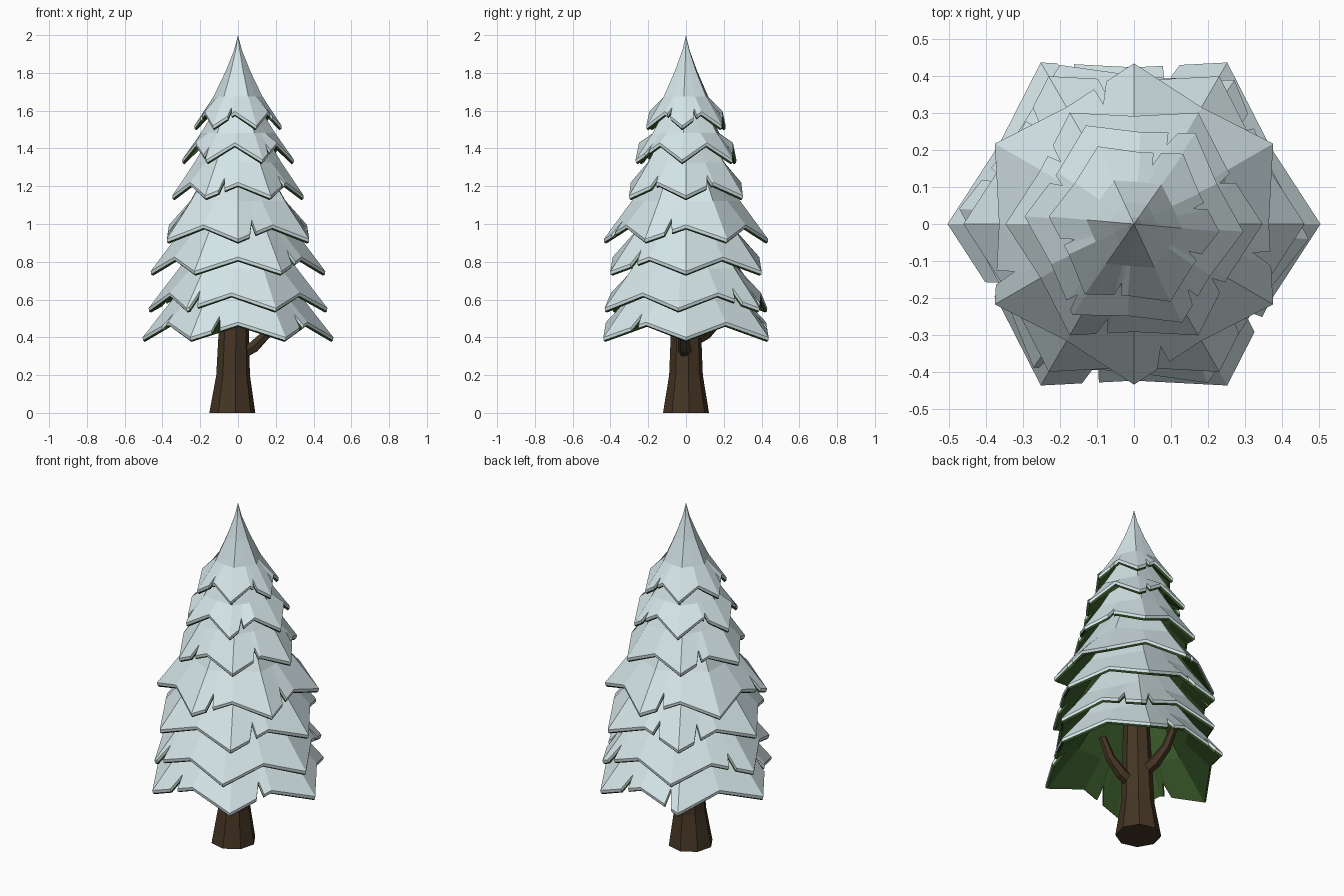
import bpy, bmesh, math
from mathutils import Vector

if "Cube" in bpy.data.objects:
    bpy.data.objects.remove(bpy.data.objects["Cube"])


def material(name, rgb):
    m = bpy.data.materials.new(name)
    m.diffuse_color = (*rgb, 1)
    m.use_nodes = True
    m.node_tree.nodes["Principled BSDF"].inputs["Base Color"].default_value = m.diffuse_color
    return m


SNOW = material("snow", (0.66, 0.78, 0.80))
GREEN = material("needle green", (0.045, 0.11, 0.025))
BARK = material("bark brown", (0.06, 0.036, 0.018))


def add_mesh(name, bm, mats):
    bmesh.ops.remove_doubles(bm, verts=bm.verts, dist=0.0005)
    bmesh.ops.recalc_face_normals(bm, faces=bm.faces)
    me = bpy.data.meshes.new(name)
    bm.to_mesh(me)
    bm.free()
    for m in mats:
        me.materials.append(m)
    ob = bpy.data.objects.new(name, me)
    bpy.context.collection.objects.link(ob)
    return ob


def skirt(name, z, radius, rot, profile, rise, notches):
    """Six-pointed drooping skirt: snow on top, green underneath, V notches in the hem."""
    # columns: (position in 30 degree steps, notch depth)
    cols = [(float(i), 0.0) for i in range(12)]
    for deg in notches:
        s = ((deg - rot) % 360) / 30
        s = math.floor(s) + min(max(s % 1, 0.15), 0.85)
        cols += [(s - 0.09, 0.0), (s + 0.02, 0.4), (s + 0.09, 0.0)]
    cols.sort()

    def corner(i, k):
        f, h = profile[k]
        valley = i % 2
        a = math.radians(rot + 30 * i)
        r = radius * f * ((0.84 if k == 0 else 0.88) if valley else 1)
        zz = z + 0.02 + h + (rise if valley and k == 0 else 0)
        return Vector((r * math.cos(a), r * math.sin(a), zz))

    def point(s, k):
        i = math.floor(s)
        return corner(i, k).lerp(corner(i + 1, k), s - i)

    def inset(p, d, dz):
        r = math.hypot(p.x, p.y)
        q = max(0, r - d) / r if r > 1e-6 else 0
        return Vector((p.x * q, p.y * q, p.z - dz))

    bm = bmesh.new()
    last = len(profile) - 1
    loops = []
    for s, depth in cols:
        hem = point(s, 0).lerp(point(s, 1), depth)
        pts = [point(s, k) for k in range(last, 0, -1)]
        pts += [hem, inset(hem, 0.002, 0.017)]
        n_snow = len(pts) - 1
        pts += [inset(hem, 0.012, 0.024),
                inset(point(s, 1), 0.015, 0.03),
                inset(point(s, last), 0.01, 0.04)]
        loops.append([bm.verts.new(p) for p in pts])
    n = len(loops)
    for c in range(n):
        a, b = loops[c], loops[(c + 1) % n]
        for j in range(len(a)):
            j2 = (j + 1) % len(a)
            f = bm.faces.new((a[j], a[j2], b[j2], b[j]))
            f.material_index = 0 if j < n_snow else 1
    bmesh.ops.dissolve_degenerate(bm, dist=0.0003, edges=bm.edges)
    add_mesh(name, bm, [SNOW, GREEN])


# Branch tiers: hem height, radius, rotation, tier height, valley rise, notch angles
tiers = [
    (0.38, 0.505, 0, 0.52, 0.08, (-104, -38, 78, 112, 205)),
    (0.535, 0.475, -5, 0.50, 0.08, (-125, 40, 62, 160)),
    (0.73, 0.462, 0, 0.50, 0.075, (-42, 135, 100)),
    (0.90, 0.435, 30, 0.48, 0.075, (-77, -13, 105, 200)),
    (1.13, 0.348, 0, 0.42, 0.07, (-105, 27, -35, 140)),
    (1.32, 0.297, -4, 0.34, 0.09, (-50, 68, 150, 230)),
]
for i, (z, r, rot, h, rise, cuts) in enumerate(tiers):
    prof = [(1, 0), (0.66, 0.42 * h), (0.25, h)]
    skirt(f"branch_tier_{i + 1}", z, r, rot, prof, rise, cuts)

# Pointed top tier with a concave profile
skirt("tree_top", 1.50, 0.232, -5,
      [(1, 0), (0.56, 0.155), (0.28, 0.29), (0.09, 0.40), (0, 0.48)],
      0.075, (-102, 73, -28, 15, 195))

# Trunk: flared octagonal column
bm = bmesh.new()
rings = []
for z, r, cx in ((0, 0.123, -0.03), (0.2, 0.09, -0.026), (0.45, 0.08, -0.022), (0.95, 0.06, -0.01)):
    rings.append([bm.verts.new((cx + r * math.cos(math.radians(45 * k + 8)),
                                r * math.sin(math.radians(45 * k + 8)), z)) for k in range(8)])
for a, b in zip(rings, rings[1:]):
    for k in range(8):
        bm.faces.new((a[k], a[(k + 1) % 8], b[(k + 1) % 8], b[k]))
bm.faces.new(rings[0][::-1])
bm.faces.new(rings[-1])
add_mesh("trunk", bm, [BARK])


# Bare limbs under the lowest tier
def limb(name, deg, z):
    cu = bpy.data.curves.new(name, "CURVE")
    cu.dimensions = "3D"
    cu.bevel_depth = 0.034
    cu.bevel_resolution = 1
    cu.use_fill_caps = True
    sp = cu.splines.new("POLY")
    path = [(0.03, 0, 1.1), (0.11, 0.04, 1.0), (0.18, 0.11, 0.8), (0.23, 0.22, 0.6)]
    sp.points.add(len(path) - 1)
    d = math.radians(deg)
    for p, (r, dz, w) in zip(sp.points, path):
        p.co = (-0.026 + r * math.cos(d), r * math.sin(d), z + dz, 1)
        p.radius = w
    sp.use_smooth = False
    cu.materials.append(BARK)
    bpy.context.collection.objects.link(bpy.data.objects.new(name, cu))


limb("right_limb", -5, 0.31)
limb("back_limb", 108, 0.38)
